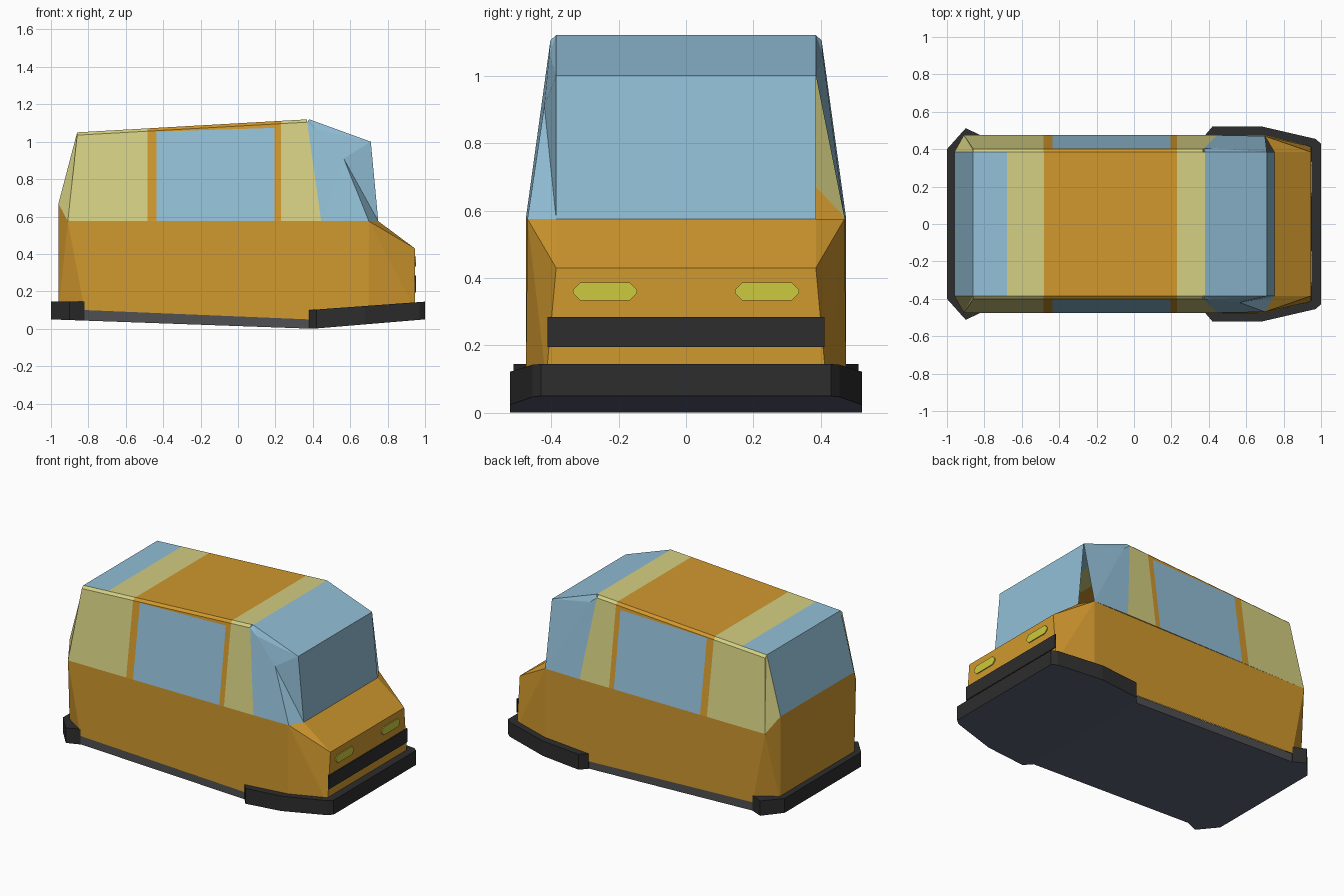
import bpy, bmesh
from mathutils import Vector

if "Cube" in bpy.data.objects:
    bpy.data.objects.remove(bpy.data.objects["Cube"])


def srgb(*c):
    return [((v / 255 + 0.055) / 1.055) ** 2.4 if v > 10 else v / 3294 for v in c] + [1]


COLOURS = {
    "orange": srgb(208, 152, 46), "cream": srgb(212, 207, 130), "glass": srgb(146, 191, 215),
    "black": srgb(45, 45, 45), "rail_grey": srgb(80, 80, 82),
    "floor_grey": srgb(92, 97, 116), "lamp_yellow": srgb(204, 202, 62),
}
MATS = {}
for name, col in COLOURS.items():
    MATS[name] = bpy.data.materials.new(name)
    MATS[name].diffuse_color = col


def make(name, faces, centre=(0, 0, 0.5)):
    """Build an object from (colour, points) faces, all turned outward."""
    bm = bmesh.new()
    used = list(dict.fromkeys(c for c, _ in faces))
    for col, pts in faces:
        f = bm.faces.new([bm.verts.new(p) for p in pts])
        f.normal_update()
        if f.normal.dot(f.calc_center_median() - Vector(centre)) < 0:
            f.normal_flip()
        f.material_index = used.index(col)
    bmesh.ops.remove_doubles(bm, verts=bm.verts, dist=0.0005)
    me = bpy.data.meshes.new(name)
    bm.to_mesh(me)
    bm.free()
    for c in used:
        me.materials.append(MATS[c])
    ob = bpy.data.objects.new(name, me)
    bpy.context.collection.objects.link(ob)
    return ob


def flip(faces):
    return [(c, [(x, -y, z) for x, y, z in p]) for c, p in faces]


def across(col, a, b):
    """Quad spanning the width between two points and their mirrors."""
    return (col, [a, b, (b[0], -b[1], b[2]), (a[0], -a[1], a[2])])


def roof_z(x):
    return 1.05 + (x + 0.86) * 0.07 / 1.24


def floor_z(x):
    return 0.05 * (0.4 - x) / 1.4 if x < 0.4 else 0.05 * (x - 0.4) / 0.6


# Key corners on the +y side
roof_rear = (-0.86, 0.385, 1.05)
tail_top, tail_low = (-0.96, 0.385, 0.67), (-0.96, 0.385, 0.09)
belt_rear, sill_rear = (-0.91, 0.475, 0.575), (-0.82, 0.475, 0.10)
sill_mid, sill_front = (0.38, 0.475, 0.05), (0.70, 0.475, 0.07)
belt_front = (0.70, 0.47, 0.575)
nose_top, nose_low = (0.945, 0.385, 0.43), (0.945, 0.415, 0.10)
roof_front, brow = (0.38, 0.385, 1.12), (0.71, 0.385, 1.0)
screen_low = (0.75, 0.385, 0.575)
pillar_top, fold = (0.42, 0.405, 1.065), (0.565, 0.42, 0.91)

# Lower body: sides, tail corners, nose and hood
side = [("orange", p) for p in (
    [belt_rear, sill_rear, sill_mid, sill_front, belt_front],
    [belt_front, sill_front, nose_low], [belt_front, nose_low, nose_top],
    [belt_rear, tail_low, sill_rear], [belt_rear, tail_top, tail_low],
    [belt_front, screen_low, nose_top])]
make("lower_body", side + flip(side) + [
    across("orange", tail_top, tail_low), across("orange", nose_top, nose_low),
    across("orange", screen_low, nose_top)])

# Cabin sides: columns of (belt x, top x, colour)
cols = [(-0.91, -0.86, "cream"), (-0.485, -0.485, "orange"), (-0.435, -0.435, "glass"),
        (0.195, 0.195, "orange"), (0.23, 0.23, "cream"), (0.445, 0.37, None)]


def side_point(col, t):
    xb, xt = col[0], col[1]
    top = Vector((xt, 0.402, roof_z(xt) - 0.015))
    return tuple(Vector((xb, 0.475, 0.575)).lerp(top, t))


cabin = [("cream", [roof_rear, tail_top, belt_rear]),
         ("cream", [roof_rear, belt_rear, side_point(cols[0], 1)])]
for a, b in zip(cols, cols[1:]):
    col = a[2]
    ta, tb = (0.99, 0.96) if col == "glass" else (1, 1)
    cabin.append((col, [side_point(a, 0), side_point(b, 0), side_point(b, tb), side_point(a, ta)]))
    edge = "orange" if col == "glass" else col
    if col == "glass":
        cabin.append((edge, [side_point(a, ta), side_point(b, tb), side_point(b, 1), side_point(a, 1)]))
    cabin.append((edge, [side_point(a, 1), side_point(b, 1),
                         (b[1], 0.385, roof_z(b[1])), (a[1], 0.385, roof_z(a[1]))]))
make("cabin_sides", cabin + flip(cabin))

# Front quarter glass: folded on one side, open at the screen on the other
last_low, last_top = side_point(cols[-1], 0), side_point(cols[-1], 1)
common = [("glass", [last_low, belt_front, pillar_top, last_top]),
          ("glass", [last_top, pillar_top, roof_front]),
          ("glass", [pillar_top, brow, roof_front])]
folded = [("glass", p) for p in (
    [last_low, belt_front, fold], [last_low, fold, pillar_top, last_top],
    [fold, belt_front, screen_low], [fold, screen_low, brow], [fold, brow, pillar_top])]
make("quarter_glass_left", common + [("glass", [belt_front, brow, pillar_top])])
make("quarter_glass_right", flip(common[1:] + folded))

# Roof bands
bands = [(-0.86, "glass"), (-0.68, "cream"), (-0.48, "orange"), (0.23, "cream"), (0.38, None)]
make("roof", [across(a[1], (a[0], 0.385, roof_z(a[0])), (b[0], 0.385, roof_z(b[0])))
              for a, b in zip(bands, bands[1:])])

# Windscreen with sloping upper pane, and rear window
make("windscreen", [across("glass", roof_front, brow), across("glass", brow, screen_low)])
make("rear_window", [across("glass", roof_rear, tail_top)])


def slab(name, half, top, wall):
    """Prism over a mirrored plan outline, resting on the sloping floor line."""
    plan = half + [(x, -y) for x, y in reversed(half)]
    lo = [(x, y, floor_z(x)) for x, y in plan]
    hi = [(x, y, top(x)) for x, y in plan]
    n, h = len(plan), len(half)
    faces = [(wall, [lo[i], lo[(i + 1) % n], hi[(i + 1) % n], hi[i]]) for i in range(n)]
    for i in range(h - 1):
        j = n - 1 - i
        for ring, col in ((lo, "floor_grey"), (hi, wall)):
            faces.append((col, [ring[i], ring[i + 1], ring[j - 1], ring[j]]))
    xs = [p[0] for p in half]
    mid = (min(xs) + max(xs)) / 2
    make(name, faces, (mid, 0, (floor_z(mid) + top(mid)) / 2))


# Bumpers and chassis
slab("front_bumper", [(0.38, 0.475), (0.42, 0.522), (0.68, 0.522), (0.97, 0.455), (1.0, 0.43)],
     lambda x: 0.10 + (x - 0.38) * 0.045 / 0.62, "black")
slab("rear_bumper", [(-1.0, 0.40), (-0.90, 0.512), (-0.82, 0.475)], lambda x: 0.145, "black")
slab("chassis", [(-0.82, 0.472), (0.38, 0.472)], lambda x: 0.10 - (x + 0.82) * 0.05 / 1.2, "rail_grey")


def plate(name, col, outline, x=0.951, depth=0.008):
    """Thin plate on the nose from a (y, z) outline."""
    n = len(outline)
    front = [(x, y, z) for y, z in outline]
    back = [(x - depth, y, z) for y, z in outline]
    cy = sum(y for y, _ in outline) / n
    cz = sum(z for _, z in outline) / n
    make(name, [(col, front)] + [(col, [front[i], front[(i + 1) % n], back[(i + 1) % n], back[i]])
                                 for i in range(n)], (x - depth / 2, cy, cz))


# Grille band wrapping slightly around the nose, and headlamps
plate("grille", "black", [(-0.41, 0.195), (0.41, 0.195), (0.41, 0.285), (-0.41, 0.285)])
for s, tag in ((1, "left"), (-1, "right")):
    w, h, c = 0.095, 0.027, 0.022
    plate("headlamp_" + tag, "lamp_yellow", [
        (s * 0.24 + y, 0.36 + z) for y, z in (
            (-w, -h + c), (-w + c, -h), (w - c, -h), (w, -h + c),
            (w, h - c), (w - c, h), (-w + c, h), (-w, h - c))])

for m in bpy.data.materials:
    if m.users and not m.is_grease_pencil:
        m.use_nodes = True
        m.node_tree.nodes["Principled BSDF"].inputs["Base Color"].default_value = m.diffuse_color
